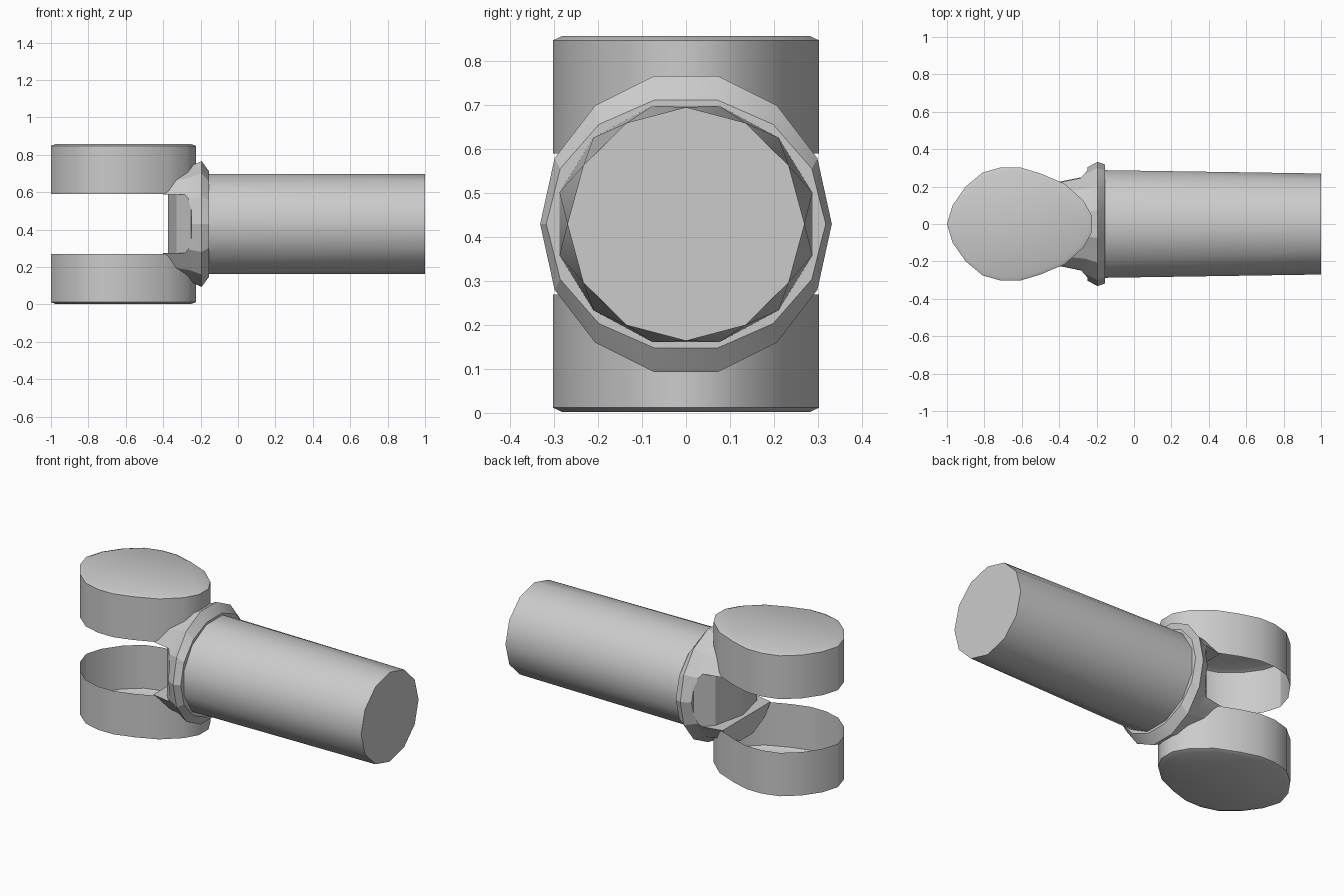
import bpy, bmesh, math

cube = bpy.data.objects.get("Cube")
if cube:
    bpy.data.objects.remove(cube, do_unlink=True)

MID = 0.43  # height of the rod axis

grey = bpy.data.materials.new("plain grey")
grey.use_nodes = True
grey.diffuse_color = (0.6, 0.6, 0.6, 1)
grey.node_tree.nodes["Principled BSDF"].inputs["Base Color"].default_value = (0.6, 0.6, 0.6, 1)


def loft(name, rings, start_cap=True, end_cap=True):
    """Skin a list of equal-length rings with triangles."""
    bm = bmesh.new()
    loops = [[bm.verts.new(p) for p in ring] for ring in rings]
    for a, c in zip(loops, loops[1:]):
        n = len(a)
        for i in range(n):
            j = (i + 1) % n
            bm.faces.new((a[i], c[i], c[j]))
            bm.faces.new((a[i], c[j], a[j]))
    if start_cap:
        bm.faces.new(loops[0])
    if end_cap:
        bm.faces.new(loops[-1])
    bmesh.ops.recalc_face_normals(bm, faces=bm.faces)
    mesh = bpy.data.meshes.new(name)
    bm.to_mesh(mesh)
    bm.free()
    mesh.materials.append(grey)
    obj = bpy.data.objects.new(name, mesh)
    bpy.context.collection.objects.link(obj)
    return obj


def ring(x, ry, rz, sides, turn=0.0):
    """Ellipse of points around the rod axis."""
    angles = [2 * math.pi * (i + turn) / sides for i in range(sides)]
    return [(x, ry * math.cos(a), MID + rz * math.sin(a)) for a in angles]


def prism(name, outline, z0, z1):
    return loft(name, [[(x, y, z) for x, y in outline] for z in (z0, z1)])


def select(obj):
    bpy.ops.object.select_all(action="DESELECT")
    obj.select_set(True)
    bpy.context.view_layer.objects.active = obj


def smooth(obj, degrees):
    select(obj)
    bpy.ops.object.shade_smooth_by_angle(angle=math.radians(degrees))


def cut(obj, cutter):
    mod = obj.modifiers.new("cut", "BOOLEAN")
    mod.operation = "DIFFERENCE"
    mod.solver = "EXACT"
    mod.object = cutter
    select(obj)
    bpy.ops.object.modifier_apply(modifier=mod.name)
    bpy.data.objects.remove(cutter, do_unlink=True)


# Rod: twelve sides, with a half-step twist between its ends
rod = loft("rod", [ring(-0.17, 0.298, 0.278, 12, 0.5), ring(1.0, 0.27, 0.266, 12)])
smooth(rod, 25)

# Cups: thin open shells facing each other
half = [(-0.97, 0.1), (-0.9, 0.2), (-0.81, 0.275), (-0.71, 0.303), (-0.61, 0.303),
        (-0.5, 0.27), (-0.37, 0.215), (-0.27, 0.125), (-0.225, 0.045)]
outline = [(-1.0, 0.0)] + half + [(x, -y) for x, y in reversed(half)]


def cup_ring(z, scale=1.0):
    return [(-0.61 + (x + 0.61) * scale, y * scale, z) for x, y in outline]


for name, place in (("lower_cup", lambda z: z), ("upper_cup", lambda z: 2 * MID - z)):
    cup = loft(name, [cup_ring(place(0.27)), cup_ring(place(0.012)),
                      cup_ring(place(0.002), 0.93)], start_cap=False)
    smooth(cup, 30)

# Fork: flared collar tapering into the cups
fork = loft("fork_collar", [ring(-0.155, 0.318, 0.29, 14), ring(-0.195, 0.332, 0.345, 14),
                            ring(-0.26, 0.297, 0.315, 14), ring(-0.48, 0.265, 0.27, 14)])

# Slot between the arms, leaving a bulged web
web = [(-0.235, 0.5), (-0.25, 0.285), (-0.33, 0.195), (-0.375, 0.0)]
slot = web + [(x, -y) for x, y in reversed(web[:-1])] + [(-1.1, -0.5), (-1.1, 0.5)]
cut(fork, prism("slot_cutter", slot, 0.275, 0.588))

# Hollow of the cups
hollow = [(x, y * 0.99) for x, y in outline if x < -0.45]
hollow = [(-0.4, -0.226)] + hollow[len(half) // 2 + 3:] + hollow[:len(half) // 2 + 3] + [(-0.4, 0.226)]
cut(fork, prism("hollow_cutter", hollow, -0.1, 1.0))
smooth(fork, 20)
